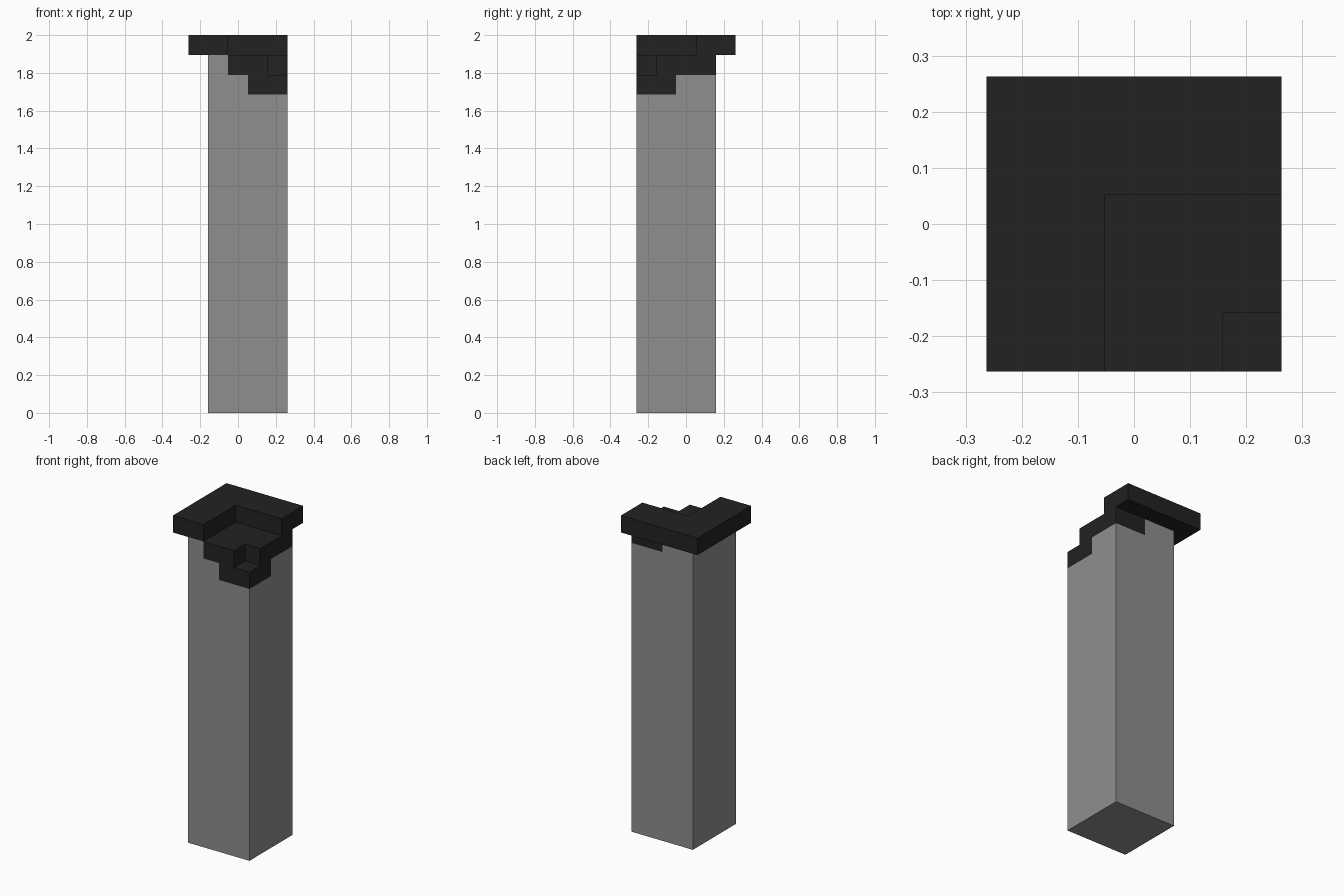
import bpy, bmesh
from mathutils import Vector

if "Cube" in bpy.data.objects:
    bpy.data.objects.remove(bpy.data.objects["Cube"], do_unlink=True)


def material(name, rgb):
    m = bpy.data.materials.new(name)
    m.diffuse_color = (*rgb, 1)
    m.use_nodes = True
    bsdf = m.node_tree.nodes["Principled BSDF"]
    bsdf.inputs["Base Color"].default_value = (*rgb, 1)
    bsdf.inputs["Roughness"].default_value = 0.9
    return m


stone = material("grey stone", (0.275, 0.275, 0.275))
dark = material("charcoal", (0.016, 0.016, 0.016))


def stepped_solid(name, cuts, filled, is_dark):
    """Closed skin around the filled cells of a box grid."""
    bm = bmesh.new()
    sizes = [len(c) - 1 for c in cuts]

    def centre(cell):
        return Vector([(cuts[a][cell[a]] + cuts[a][cell[a] + 1]) / 2 for a in range(3)])

    def solid(cell):
        return all(0 <= cell[a] < sizes[a] for a in range(3)) and filled(*centre(cell))

    cells = [(i, j, k) for i in range(sizes[0]) for j in range(sizes[1])
             for k in range(sizes[2])]
    for cell in filter(solid, cells):
        for axis in range(3):
            u, v = (axis + 1) % 3, (axis + 2) % 3
            for side in (0, 1):
                beside = list(cell)
                beside[axis] += 2 * side - 1
                if solid(beside):
                    continue
                corners = []
                for du, dv in ((0, 0), (1, 0), (1, 1), (0, 1)):
                    p = list(cell)
                    p[axis] += side
                    p[u] += du
                    p[v] += dv
                    corners.append(bm.verts.new([cuts[a][p[a]] for a in range(3)]))
                face = bm.faces.new(corners if side else corners[::-1])
                up = axis == 2 and side == 1
                face.material_index = int(is_dark(*centre(cell), up))
    bmesh.ops.remove_doubles(bm, verts=bm.verts, dist=0.0005)
    # Merge flat areas of one colour
    bmesh.ops.dissolve_limit(bm, angle_limit=0.01, verts=bm.verts, edges=bm.edges,
                             delimit={'MATERIAL'})
    mesh = bpy.data.meshes.new(name)
    bm.to_mesh(mesh)
    bm.free()
    mesh.materials.append(stone)
    mesh.materials.append(dark)
    obj = bpy.data.objects.new(name, mesh)
    bpy.context.collection.objects.link(obj)
    return obj


E, M, S = 0.2625, 0.1575, 0.0525        # outer edge, shaft edge, step edge
Z3, Z2, Z1, TOP = 1.685, 1.79, 1.895, 2.0


# Shaft: square post with a notched front corner and a dark stepped band on top
def shaft_filled(x, y, z):
    return not (x > M and y < -M and z > Z2)


def shaft_dark(x, y, z, up):
    upper = z > Z2 and (x > S or (x > -S and y < S))
    lower = Z3 < z < Z2 and x > S and y < -S
    return up or upper or lower


stepped_solid("shaft", ([-M, -S, S, M, E], [-E, -M, -S, S, M], [0, Z3, Z2, Z1]),
              shaft_filled, shaft_dark)

# Capital: L-shaped slab overhanging the two rear sides
stepped_solid("capital_slab", ([-E, -S, E], [-E, S, E], [Z1, TOP]),
              lambda x, y, z: x < -S or y > S, lambda x, y, z, up: True)
